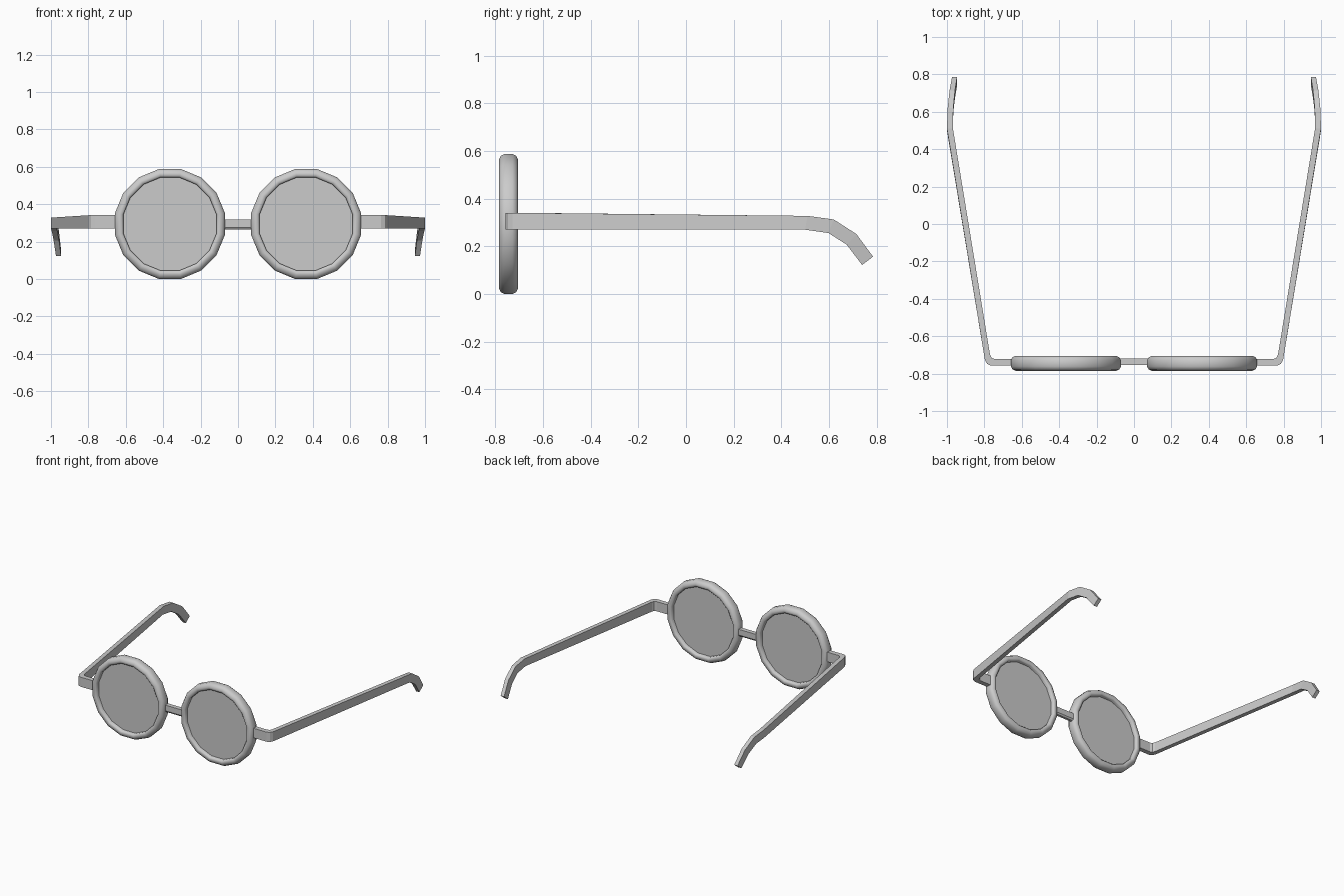
import bpy, bmesh, math

if "Cube" in bpy.data.objects:
    bpy.data.objects.remove(bpy.data.objects["Cube"])

grey = bpy.data.materials.new("grey")
grey.diffuse_color = (0.6, 0.6, 0.6, 1)
grey.use_nodes = True
grey.node_tree.nodes["Principled BSDF"].inputs["Base Color"].default_value = grey.diffuse_color
SIDES = 16
CX, CZ = 0.364, 0.294          # lens centre


def finish(name, bm, smooth=False):
    bmesh.ops.recalc_face_normals(bm, faces=bm.faces)
    me = bpy.data.meshes.new(name)
    bm.to_mesh(me)
    bm.free()
    me.materials.append(grey)
    ob = bpy.data.objects.new(name, me)
    bpy.context.collection.objects.link(ob)
    if smooth:
        bpy.ops.object.select_all(action='DESELECT')
        ob.select_set(True)
        bpy.context.view_layer.objects.active = ob
        bpy.ops.object.shade_smooth_by_angle(angle=math.radians(50))
    return ob


def ring_verts(bm, cx, r, y):
    """Polygon of vertices around the lens axis, flat side up; r is the apothem."""
    r /= math.cos(math.pi / SIDES)
    angles = [(i + 0.5) * 2 * math.pi / SIDES for i in range(SIDES)]
    return [bm.verts.new((cx + r * math.cos(a), y, CZ + r * math.sin(a))) for a in angles]


def bridge_loops(bm, a, b):
    n = len(a)
    for i in range(n):
        j = (i + 1) % n
        bm.faces.new((a[i], a[j], b[j], b[i]))


# rim cross-section: (radius, y), rounded outside, straight inside
RIM = [(0.249, -0.776), (0.257, -0.784), (0.270, -0.785), (0.286, -0.777),
       (0.294, -0.762), (0.294, -0.728), (0.286, -0.713), (0.270, -0.705),
       (0.257, -0.706), (0.249, -0.714)]

# temple sections: outer x, outer y, inner x, inner y, top z, bottom z, bottom y shift
TEMPLE = [(0.630, -0.757, 0.630, -0.722, 0.341, 0.270, 0),
          (0.765, -0.757, 0.745, -0.722, 0.341, 0.270, 0),
          (0.785, -0.748, 0.762, -0.715, 0.341, 0.270, 0),
          (0.797, -0.728, 0.770, -0.698, 0.341, 0.270, 0),
          (1.000, 0.510, 0.968, 0.510, 0.328, 0.270, -0.010),
          (0.996, 0.620, 0.966, 0.620, 0.313, 0.256, -0.022),
          (0.986, 0.715, 0.957, 0.715, 0.252, 0.207, -0.040),
          (0.973, 0.785, 0.946, 0.785, 0.157, 0.122, -0.046)]

for side, sx in (("left", -1), ("right", 1)):
    # round rim
    bm = bmesh.new()
    loops = [ring_verts(bm, sx * CX, r, y) for r, y in RIM]
    for k in range(len(loops)):
        bridge_loops(bm, loops[k], loops[(k + 1) % len(loops)])
    finish(side + "_rim", bm, smooth=True)

    # lens disc
    bm = bmesh.new()
    front = ring_verts(bm, sx * CX, 0.250, -0.757)
    back = ring_verts(bm, sx * CX, 0.250, -0.733)
    bridge_loops(bm, front, back)
    bm.faces.new(front)
    bm.faces.new(back)
    finish(side + "_lens", bm)

    # temple arm with hinge corner and ear hook
    bm = bmesh.new()
    prev = None
    for xo, yo, xi, yi, zt, zb, s in TEMPLE:
        cur = [bm.verts.new(p) for p in ((sx * xo, yo, zt), (sx * xi, yi, zt),
                                         (sx * xi, yi + s, zb), (sx * xo, yo + s, zb))]
        if prev:
            bridge_loops(bm, prev, cur)
        else:
            bm.faces.new(cur)
        prev = cur
    bm.faces.new(prev)
    finish(side + "_temple", bm)

# nose bridge bar with chamfered edges
bm = bmesh.new()
section = [(-0.753, 0.275), (-0.753, 0.317), (-0.720, 0.317), (-0.720, 0.275),
           (-0.728, 0.264), (-0.745, 0.264)]
ends = [[bm.verts.new((x, y, z)) for y, z in section] for x in (-0.09, 0.09)]
bridge_loops(bm, *ends)
for e in ends:
    bm.faces.new(e)
finish("nose_bridge", bm)
